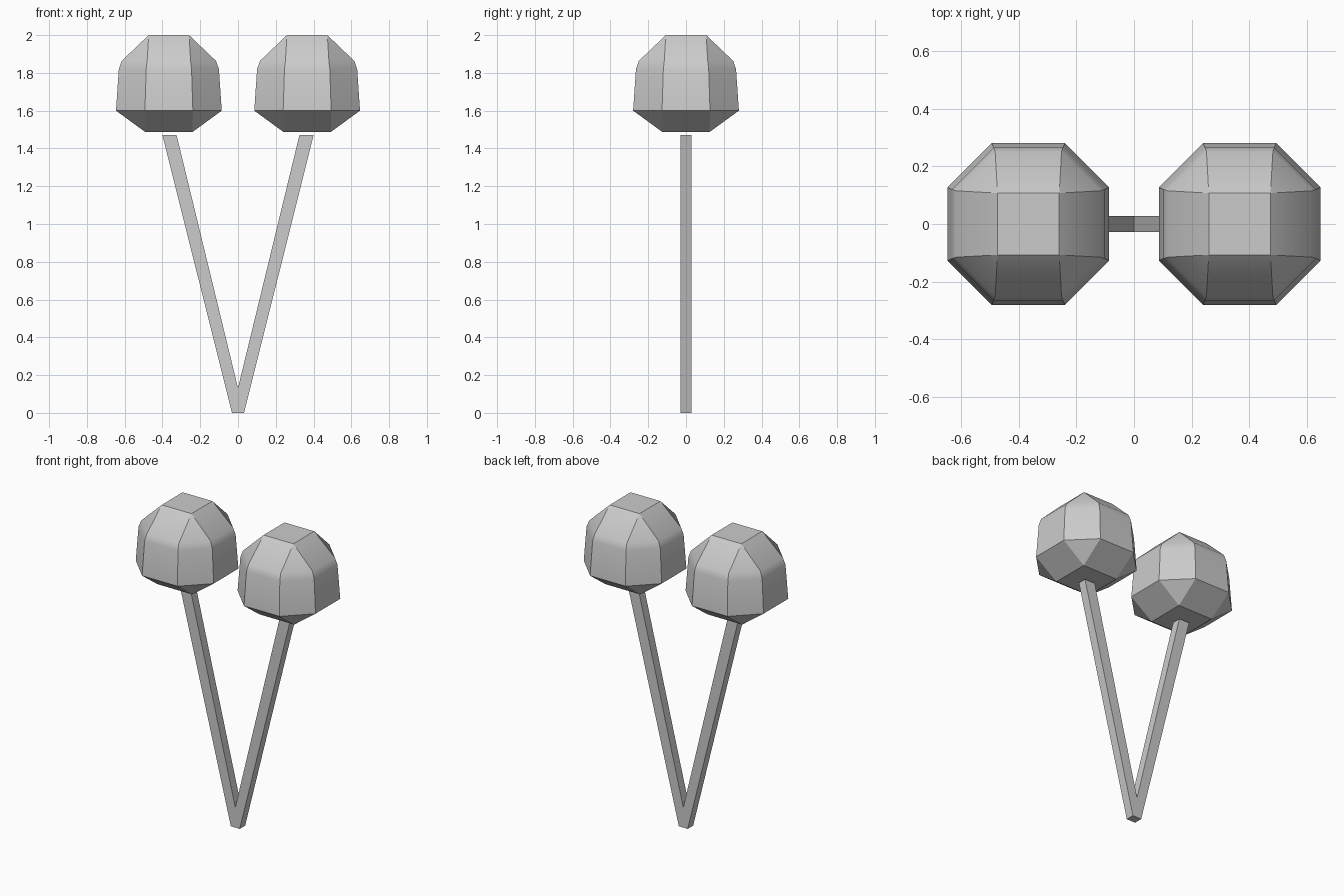
import bpy

if "Cube" in bpy.data.objects:
    bpy.data.objects.remove(bpy.data.objects["Cube"])

def make_object(name, verts, faces):
    mesh = bpy.data.meshes.new(name)
    mesh.from_pydata(verts, [], faces)
    mesh.update()
    obj = bpy.data.objects.new(name, mesh)
    bpy.context.collection.objects.link(obj)
    return obj

def octagon(z, a, b):
    pts = [(a, -b), (a, b), (b, a), (-b, a), (-a, b), (-a, -b), (-b, -a), (b, -a)]
    return [(x, y, z) for x, y in pts]

def square(z, h):
    return [(h, -h, z), (h, h, z), (-h, h, z), (-h, -h, z)]

# Faceted head: square caps joined to stacked octagonal rings
def make_head(name, x):
    rings = [(1.6, 0.28, 0.127), (1.82, 0.265, 0.12), (1.863, 0.25, 0.115)]
    verts = square(1.487, 0.125)
    for r in rings:
        verts += octagon(*r)
    top = len(verts)
    verts += square(2.0, 0.107)
    faces = [(3, 2, 1, 0), tuple(range(top, top + 4))]
    for r in range(len(rings) - 1):
        s = 4 + 8 * r
        for i in range(8):
            j = (i + 1) % 8
            faces.append((s + i, s + j, s + 8 + j, s + 8 + i))
    lo, hi = 4, top - 8
    for k in range(4):
        n = (k + 1) % 4
        p, q, r = 2 * k, 2 * k + 1, (2 * k + 2) % 8
        # sloping side panels and triangular corners
        faces += [(k, n, lo + q, lo + p), (n, lo + r, lo + q)]
        faces += [(hi + p, hi + q, top + n, top + k), (hi + q, hi + r, top + n)]
    obj = make_object(name, verts, faces)
    obj.location.x = x
    bpy.ops.object.select_all(action='DESELECT')
    obj.select_set(True)
    bpy.context.view_layer.objects.active = obj
    bpy.ops.object.shade_smooth_by_angle(angle=0.5)

# Slanted square stem with level ends
def make_stem(name, side):
    d = 0.028
    verts = []
    for z, x0, x1 in ((0, -0.032, 0.032), (1.47, 0.325, 0.40)):
        a, b = sorted((side * x0, side * x1))
        verts += [(a, -d, z), (b, -d, z), (b, d, z), (a, d, z)]
    faces = [(3, 2, 1, 0), (4, 5, 6, 7)]
    faces += [(i, (i + 1) % 4, (i + 1) % 4 + 4, i + 4) for i in range(4)]
    make_object(name, verts, faces)

for label, side in (("left", -1), ("right", 1)):
    make_head(label + "_head", side * 0.366)
    make_stem(label + "_stem", side)
